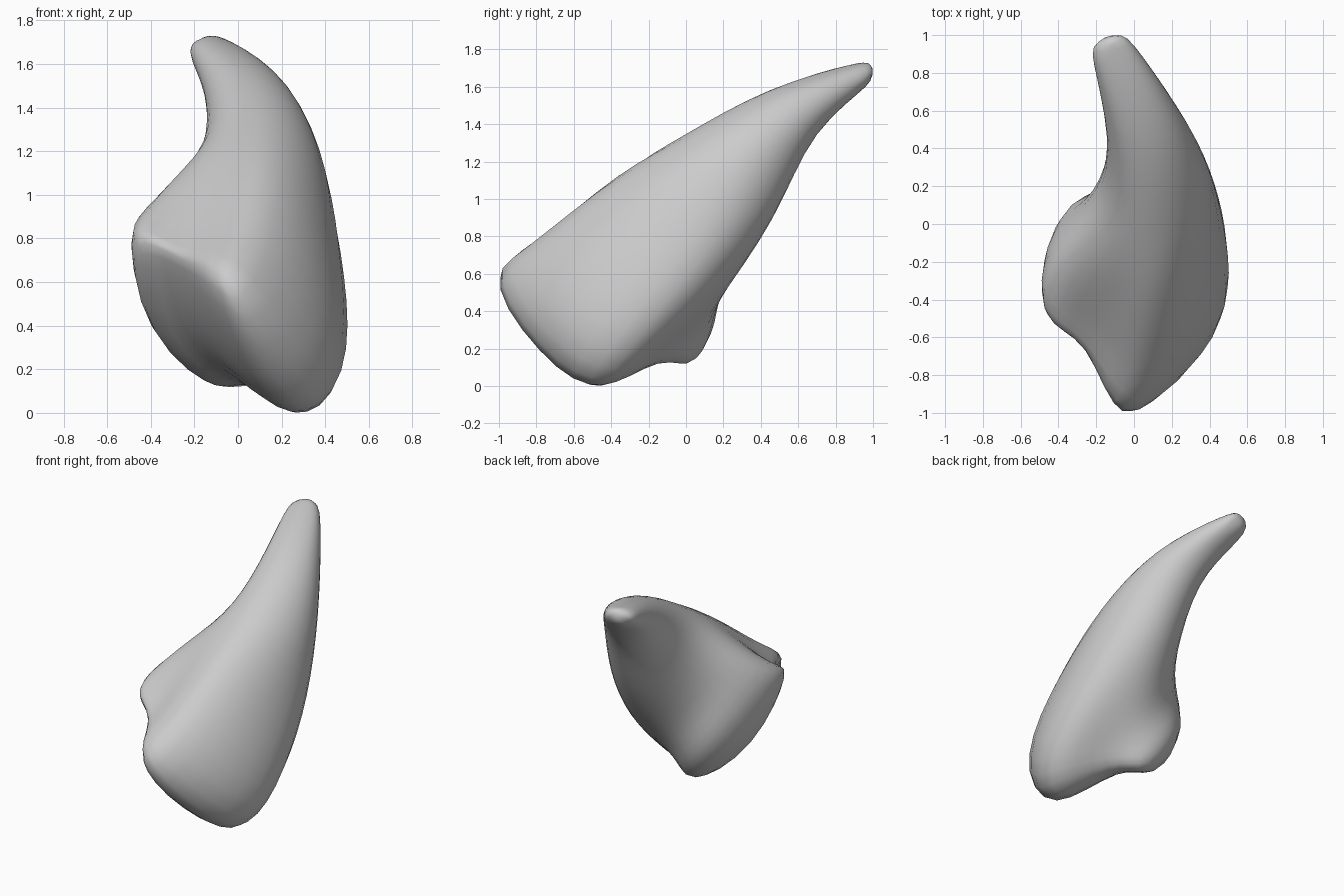
import bpy, math
from mathutils import Vector as V

if "Cube" in bpy.data.objects:
    bpy.data.objects.remove(bpy.data.objects["Cube"])

# Every ring runs: top ridge, right wall, right ridge, under-groove,
# back lobe, left-back lobe, left ridge, top-left groove.
root_rim = [(-.08, -.98, .56), (.08, -.745, .18), (.27, -.46, .0), (.05, -.18, .125),
            (-.1, -.01, .125), (-.385, -.2, .375), (-.44, -.49, .73), (-.25, -.65, .66)]
root_flare = [(.03, -.84, .75), (.355, -.69, .39), (.46, -.32, .17), (.19, -.07, .21),
              (-.065, .11, .24), (-.355, .07, .52), (-.475, -.33, .865), (-.25, -.57, .8)]
lower_body = [(.13, -.38, 1.1), (.385, -.32, .84), (.48, -.01, .57), (.26, .13, .45),
              (.0, .2, .5), (-.24, .15, .74), (-.33, -.08, 1.03), (-.12, -.27, 1.11)]


def oval(c, p, q):
    """Eight points round a tilted oval with half axes p and q."""
    return [V(c) + V(p) * math.cos(i * math.pi / 4) + V(q) * math.sin(i * math.pi / 4)
            for i in range(8)]


rings = [[V(p) for p in r] for r in (root_rim, root_flare, lower_body)]
rings += [oval((.12, .23, 1.12), (.09, -.225, .19), (.275, .065, -.13)),
          oval((.045, .57, 1.46), (.05, -.125, .11), (.195, .03, -.045)),
          oval((-.1, .9, 1.65), (.02, -.045, .06), (.115, .025, -.01))]
target = [p for r in rings for p in r] + [V((-.18, -.39, .35)), V((-.12, .99, 1.715))]
n = len(rings)

# Side walls, then the two-lobed root face and the tip
faces = [(8*k + i, 8*k + 8 + i, 8*k + 8 + (i + 1) % 8, 8*k + (i + 1) % 8)
         for k in range(n - 1) for i in range(8)]
for i in (1, 3, 5, 7):
    a, b, c = i, (i + 1) % 8, (i + 2) % 8
    faces.append((a, b, c, 8 * n))
    t = 8 * (n - 1)
    faces.append((t + c, t + b, t + a, 8 * n + 1))

# Adjust the cage so that the smoothed surface passes through the points
edge = [set() for _ in target]
diag = [set() for _ in target]
for f in faces:
    for j in range(4):
        edge[f[j]] |= {f[j - 1], f[(j + 1) % 4]}
        diag[f[j]].add(f[(j + 2) % 4])
cage = [p.copy() for p in target]
for _ in range(12):
    limit = []
    for i, p in enumerate(cage):
        m = len(edge[i])
        s = p * m * m
        for j in edge[i]:
            s = s + cage[j] * 4
        for j in diag[i]:
            s = s + cage[j]
        limit.append(s / (m * (m + 5)))
    cage = [c + (t - l) * .7 for c, t, l in zip(cage, target, limit)]

# Curved tooth
mesh = bpy.data.meshes.new("tooth")
mesh.from_pydata([tuple(p) for p in cage], [], faces)
mesh.update()
tooth = bpy.data.objects.new("tooth", mesh)
bpy.context.collection.objects.link(tooth)
bpy.context.view_layer.objects.active = tooth
tooth.select_set(True)
bpy.ops.object.mode_set(mode='EDIT')
bpy.ops.mesh.select_all(action='SELECT')
bpy.ops.mesh.normals_make_consistent(inside=False)
bpy.ops.object.mode_set(mode='OBJECT')
bpy.ops.object.shade_smooth()
sub = tooth.modifiers.new("smooth", 'SUBSURF')
sub.levels = sub.render_levels = 2
